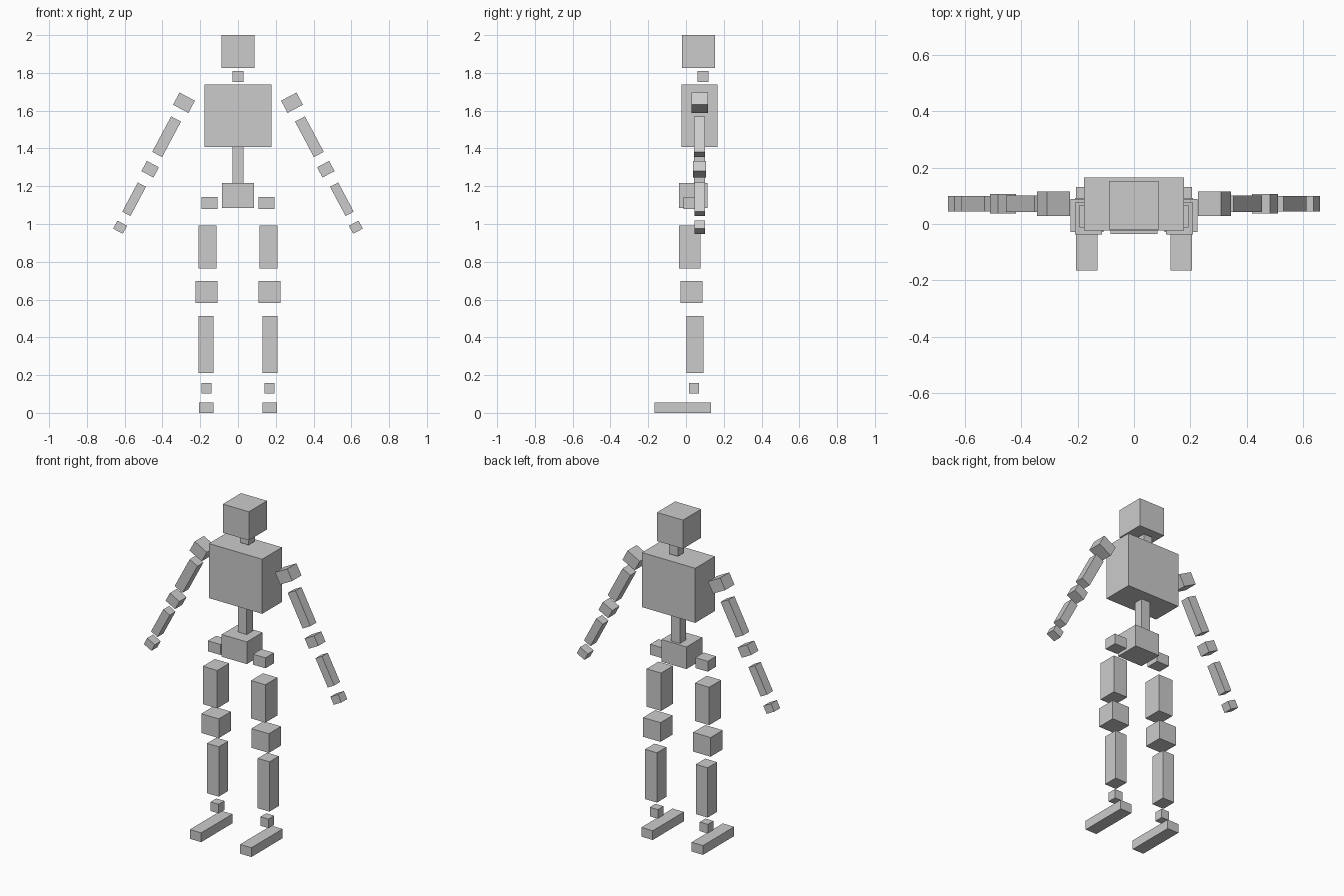
import bpy
from math import radians

if "Cube" in bpy.data.objects:
    bpy.data.objects.remove(bpy.data.objects["Cube"])


def box(name, center, size, tilt=0.0):
    """Box with a centre, full dimensions and a tilt about the y axis."""
    bpy.ops.mesh.primitive_cube_add(size=1, location=center,
                                    rotation=(0, radians(tilt), 0))
    ob = bpy.context.object
    ob.name = name
    ob.scale = size
    bpy.ops.object.transform_apply(location=False, rotation=False, scale=True)
    return ob


def span(name, x, y, z):
    """Box given by its (min, max) on every axis."""
    r = (x, y, z)
    return box(name, [(a + b) / 2 for a, b in r], [b - a for a, b in r])


# Body core
span("head", (-.087, .087), (-.021, .153), (1.827, 2.0))
span("neck", (-.029, .029), (.061, .119), (1.752, 1.811))
span("torso", (-.178, .178), (-.023, .166), (1.408, 1.738))
span("spine", (-.029, .029), (.042, .100), (1.218, 1.408))
span("pelvis", (-.084, .084), (-.036, .115), (1.084, 1.218))

# Leg parts: x, y, z ranges on the +x side
legs = {
    "hip": ((.109, .193), (-.013, .067), (1.079, 1.142)),
    "thigh": ((.113, .209), (-.037, .077), (.764, .993)),
    "knee": ((.109, .226), (-.028, .088), (.582, .698)),
    "shin": ((.130, .209), (.002, .092), (.211, .512)),
    "ankle": ((.140, .194), (.015, .069), (.102, .157)),
    "foot": ((.130, .206), (-.166, .132), (.0, .056)),
}

# Arm parts: centre x, centre z, size (across, deep, along the arm)
arms = {
    "shoulder": (.286, 1.642, (.092, .088, .073)),
    "upper_arm": (.378, 1.462, (.059, .057, .213)),
    "elbow": (.465, 1.290, (.072, .068, .061)),
    "forearm": (.550, 1.131, (.049, .056, .175)),
    "hand": (.624, .983, (.058, .056, .048)),
}

for side, s in (("left", 1), ("right", -1)):
    for part, (x, y, z) in legs.items():
        span(f"{side}_{part}", sorted((s * x[0], s * x[1])), y, z)
    for part, (x, z, size) in arms.items():
        box(f"{side}_{part}", (s * x, .072, z), size, -28 * s)
